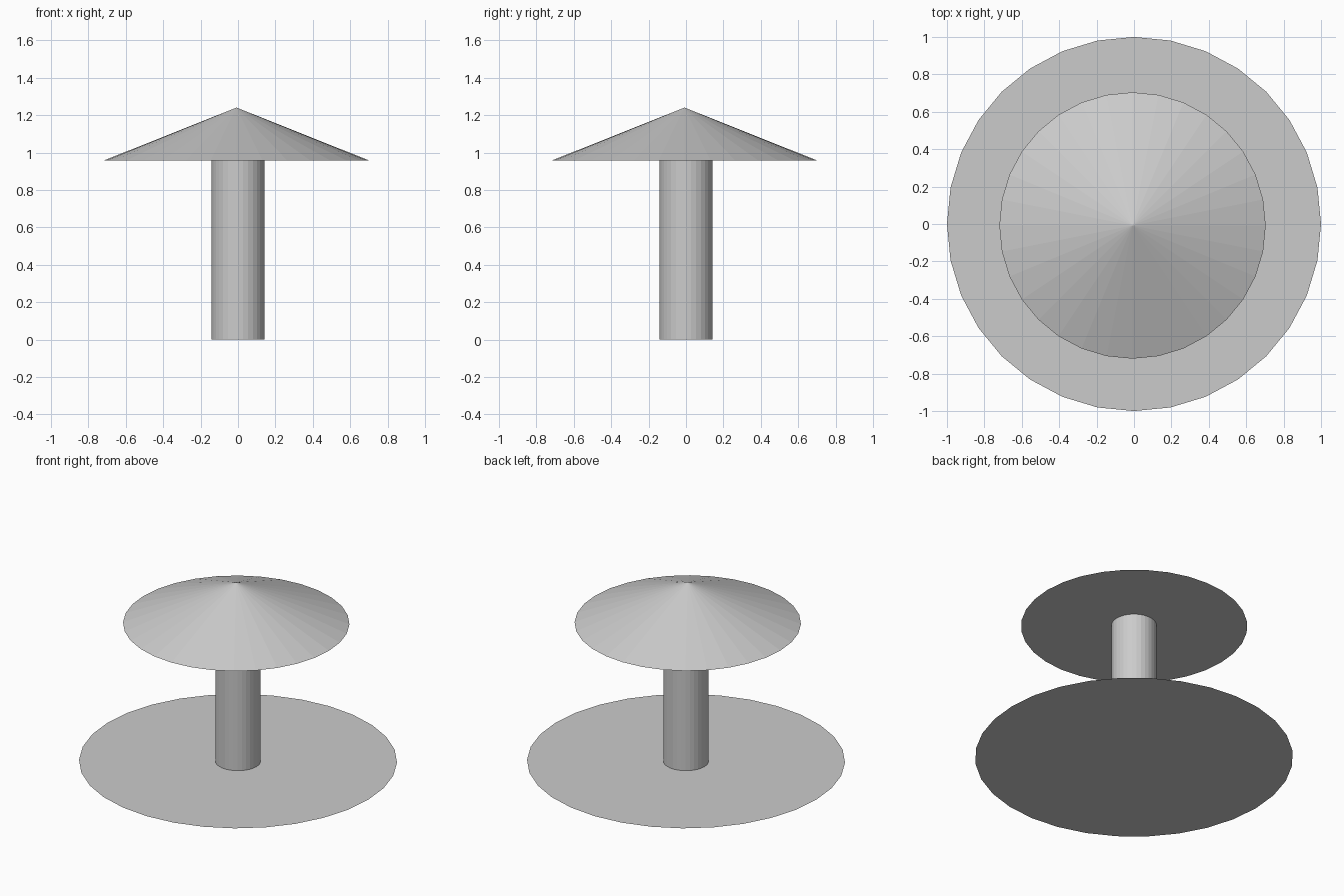
import bpy

cube = bpy.data.objects.get("Cube")
if cube:
    bpy.data.objects.remove(cube, do_unlink=True)

SIDES = 32

# One plain grey for every part
GREY = (0.6, 0.6, 0.6, 1)
grey = bpy.data.materials.new("plain_grey")
grey.use_nodes = True
grey.diffuse_color = GREY
grey.node_tree.nodes["Principled BSDF"].inputs["Base Color"].default_value = GREY


def finish(name):
    part = bpy.context.object
    part.name = part.data.name = name
    part.data.materials.append(grey)
    return part


# Flat round ground disc
bpy.ops.mesh.primitive_circle_add(vertices=SIDES, radius=1, fill_type="NGON")
finish("ground_disc")

# Central pillar
POST_HEIGHT = 0.957
bpy.ops.mesh.primitive_cylinder_add(
    vertices=SIDES, radius=0.142, depth=POST_HEIGHT, location=(0, 0, POST_HEIGHT / 2))
finish("pillar")

# Shallow conical roof, a touch off centre
ROOF_HEIGHT = 0.284
bpy.ops.mesh.primitive_cone_add(
    vertices=SIDES, radius1=0.712, radius2=0, depth=ROOF_HEIGHT,
    location=(-0.008, -0.008, POST_HEIGHT + ROOF_HEIGHT / 2))
finish("cone_roof")
